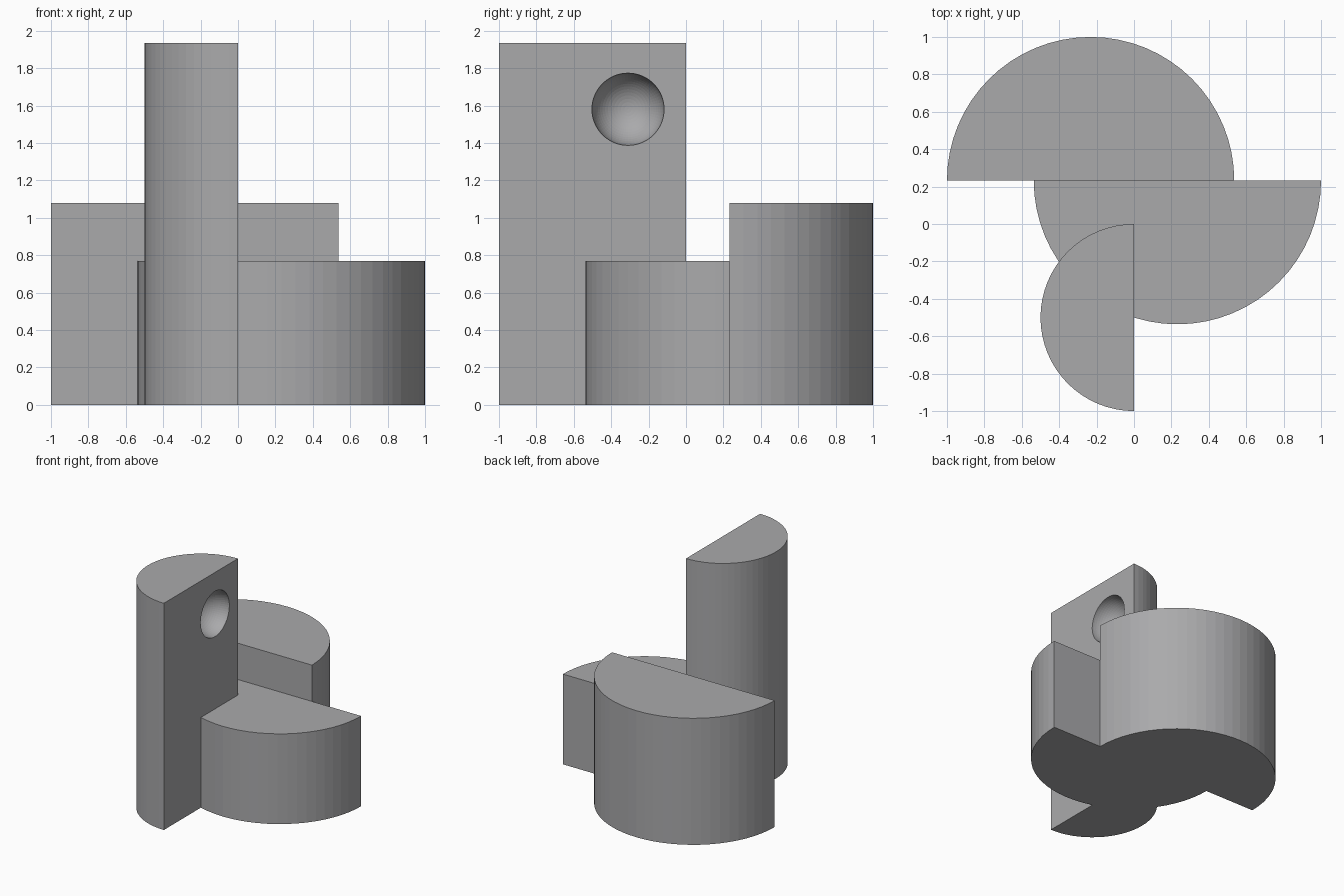
import bpy
import bmesh
from math import cos, sin, pi
from mathutils import Matrix

cube = bpy.data.objects.get("Cube")
if cube:
    bpy.data.objects.remove(cube, do_unlink=True)

grey = bpy.data.materials.new("plain_grey")
grey.use_nodes = True
colour = (0.4, 0.4, 0.41, 1)
grey.diffuse_color = colour
grey.node_tree.nodes["Principled BSDF"].inputs["Base Color"].default_value = colour


def add_object(name, bm):
    bmesh.ops.recalc_face_normals(bm, faces=bm.faces)
    mesh = bpy.data.meshes.new(name)
    bm.to_mesh(mesh)
    bm.free()
    mesh.materials.append(grey)
    obj = bpy.data.objects.new(name, mesh)
    bpy.context.collection.objects.link(obj)
    return obj


def half_cylinder(name, centre, radius, height, start, steps=32):
    """Upright half disc; the arc runs half a turn from the start angle."""
    bm = bmesh.new()
    angles = [start + pi * i / steps for i in range(steps + 1)]
    ring = [bm.verts.new((centre[0] + radius * cos(a), centre[1] + radius * sin(a), 0))
            for a in angles]
    base = bm.faces.new(ring)
    top = bmesh.ops.extrude_face_region(bm, geom=[base])["geom"]
    bmesh.ops.translate(bm, vec=(0, 0, height),
                        verts=[v for v in top if isinstance(v, bmesh.types.BMVert)])
    return add_object(name, bm)


def boolean(target, tool, operation):
    mod = target.modifiers.new(operation.lower(), "BOOLEAN")
    mod.operation = operation
    mod.solver = "EXACT"
    mod.object = tool
    bpy.context.view_layer.objects.active = target
    bpy.ops.object.modifier_apply(modifier=mod.name)
    bpy.data.objects.remove(tool, do_unlink=True)


# Three half cylinders turned in different directions
body = half_cylinder("stepped_half_cylinders", (-0.232, 0.232), 0.768, 1.08, 0)
front_block = half_cylinder("front_block", (0.232, 0.232), 0.768, 0.77, pi)
tower = half_cylinder("tower", (0, -0.5), 0.5, 1.935, pi / 2)

# Round hollow in the flat side of the tower
bm = bmesh.new()
place = Matrix.Translation((0, -0.31, 1.58)) @ Matrix.Rotation(pi / 2, 4, "Y")
bmesh.ops.create_uvsphere(bm, u_segments=64, v_segments=32, radius=0.193, matrix=place)
hollow = add_object("hollow_cutter", bm)
hollow.hide_render = True
boolean(tower, hollow, "DIFFERENCE")

# Join everything into one solid
boolean(body, front_block, "UNION")
boolean(body, tower, "UNION")
